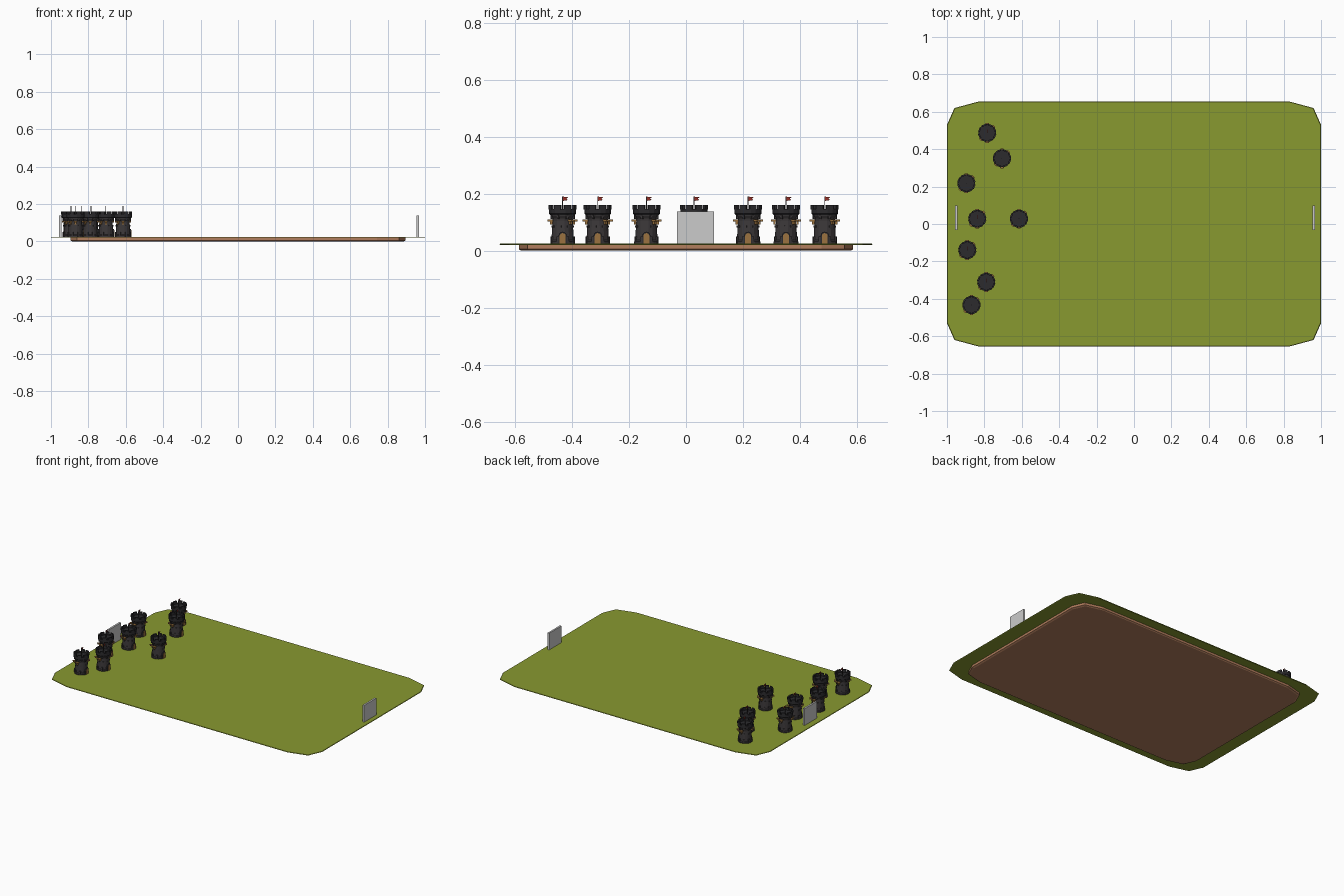
import bpy, bmesh, math
from mathutils import Matrix, Vector

if "Cube" in bpy.data.objects:
    bpy.data.objects.remove(bpy.data.objects["Cube"])


def material(name, rgb):
    m = bpy.data.materials.new(name)
    m.diffuse_color = (*rgb, 1)
    m.use_nodes = True
    m.node_tree.nodes["Principled BSDF"].inputs["Base Color"].default_value = m.diffuse_color
    return m


GRASS = material("grass", (0.25, 0.32, 0.03))
EARTH = material("earth", (0.45, 0.21, 0.11))
STONE = material("dark_stone", (0.045, 0.04, 0.042))
DARK = material("black_stone", (0.025, 0.024, 0.027))
WOOD = material("wood", (0.33, 0.17, 0.05))
RED = material("red_cloth", (0.3, 0.03, 0.02))


def finish(name, bm, mat=None):
    bmesh.ops.recalc_face_normals(bm, faces=bm.faces)
    me = bpy.data.meshes.new(name)
    bm.to_mesh(me)
    bm.free()
    if mat:
        me.materials.append(mat)
    ob = bpy.data.objects.new(name, me)
    bpy.context.collection.objects.link(ob)
    return ob


def loft(bm, rings):
    rows = [[bm.verts.new(p) for p in r] for r in rings]
    n = len(rows[0])
    for a, b in zip(rows, rows[1:]):
        for i in range(n):
            j = (i + 1) % n
            bm.faces.new((a[i], a[j], b[j], b[i]))
    bm.faces.new(rows[0])
    bm.faces.new(rows[-1])


def box(bm, center, size, angle=0):
    # box placed in tower space, then turned around the tower axis
    m = (Matrix.Rotation(angle, 4, 'Z') @ Matrix.Translation(center)
         @ Matrix.Diagonal((*size, 1)))
    bmesh.ops.create_cube(bm, size=1, matrix=m)


def slab(name, levels, mat):
    # plate with clipped corners; levels = (scale, z)
    q = [(1.0, 0.53), (0.96, 0.62), (0.83, 0.655)]
    outline = (q + [(-x, y) for x, y in reversed(q)]
               + [(-x, -y) for x, y in q] + [(x, -y) for x, y in reversed(q)])
    bm = bmesh.new()
    loft(bm, [[(x * s, y * s, z) for x, y in outline] for s, z in levels])
    return finish(name, bm, mat)


# ground plates
slab("earth_base", [(0.885, 0), (0.896, 0.005), (0.896, 0.021)], EARTH)
slab("grass_field", [(0.996, 0.020), (1.0, 0.022), (0.997, 0.025)], GRASS)

# upright end panels
for label, x in (("left", -0.951), ("right", 0.961)):
    bm = bmesh.new()
    box(bm, (x, 0.033, 0.081), (0.012, 0.13, 0.114))
    finish(label + "_end_panel", bm)


def lathe(name, profile, mat, n=16):
    bm = bmesh.new()
    loft(bm, [[(r * math.cos(2 * math.pi * (i + .5) / n),
                r * math.sin(2 * math.pi * (i + .5) / n), z)
               for i in range(n)] for r, z in profile])
    return finish(name, bm, mat)


def arch(bm, w, h, x0, x1):
    # round-headed prism facing +x
    r = w / 2
    pts = [(-r, 0), (r, 0)] + [(r * math.cos(a), h - r + r * math.sin(a))
                               for a in (math.pi * i / 6 for i in range(7))]
    loft(bm, [[(x, y, z) for y, z in pts] for x in (x0, x1)])


# tower parts, built once around the z axis
parts = []
parts.append(lathe("tower_body", [
    (0.044, 0), (0.044, 0.007), (0.040, 0.012), (0.038, 0.05), (0.036, 0.08),
    (0.037, 0.088), (0.043, 0.097), (0.044, 0.101)], STONE))
parts.append(lathe("tower_crown", [
    (0.044, 0.101), (0.048, 0.105), (0.048, 0.122), (0.039, 0.122),
    (0.039, 0.116)], DARK))

bm = bmesh.new()
for i in range(8):                                  # battlements
    a = math.pi * (i + 0.5) / 4
    box(bm, (0.0435, 0, 0.1275), (0.009, 0.025, 0.015), a)
parts.append(finish("tower_battlements", bm, DARK))

bm = bmesh.new()
for i in range(8):                                  # buttress stones
    a = math.pi * (i + 0.5) / 4
    box(bm, (0.038, 0, 0.013), (0.012, 0.01, 0.026), a)
    box(bm, (0.037, 0, 0.06), (0.006, 0.009, 0.008), a + 0.15)
    box(bm, (0.039, 0, 0.093), (0.012, 0.007, 0.014), a)
parts.append(finish("tower_stones", bm, STONE))

bm = bmesh.new()
arch(bm, 0.029, 0.042, 0.030, 0.043)
parts.append(finish("door_frame", bm, DARK))
bm = bmesh.new()
arch(bm, 0.021, 0.037, 0.030, 0.0445)
parts.append(finish("door_leaf", bm, WOOD))

bm = bmesh.new()
for k in range(4):                                  # wooden brackets
    a = math.pi * k / 2 + (0.0 if k % 2 else math.pi / 4)
    box(bm, (0.043, 0, 0.081), (0.020, 0.018, 0.006), a)
    box(bm, (0.040, 0, 0.073), (0.008, 0.010, 0.012), a)
parts.append(finish("wood_brackets", bm, WOOD))

bm = bmesh.new()
box(bm, (0, 0, 0.141), (0.003, 0.003, 0.05))
parts.append(finish("flag_pole", bm, STONE))
bm = bmesh.new()
loft(bm, [[(x, 0.001, 0.150), (x, 0.019, 0.153), (x, 0.013, 0.158),
           (x, 0.019, 0.163), (x, 0.001, 0.165)] for x in (-0.0008, 0.0008)])
parts.append(finish("flag", bm, RED))

# place the eight towers on the field
spots = [(-0.785, 0.487), (-0.706, 0.351), (-0.896, 0.218), (-0.838, 0.028),
         (-0.615, 0.028), (-0.891, -0.139), (-0.790, -0.310), (-0.869, -0.433)]
for n, (x, y) in enumerate(spots):
    for p in parts:
        ob = p if n == 0 else bpy.data.objects.new(p.name, p.data)
        if n:
            bpy.context.collection.objects.link(ob)
        ob.location = Vector((x, y, 0.0245))
